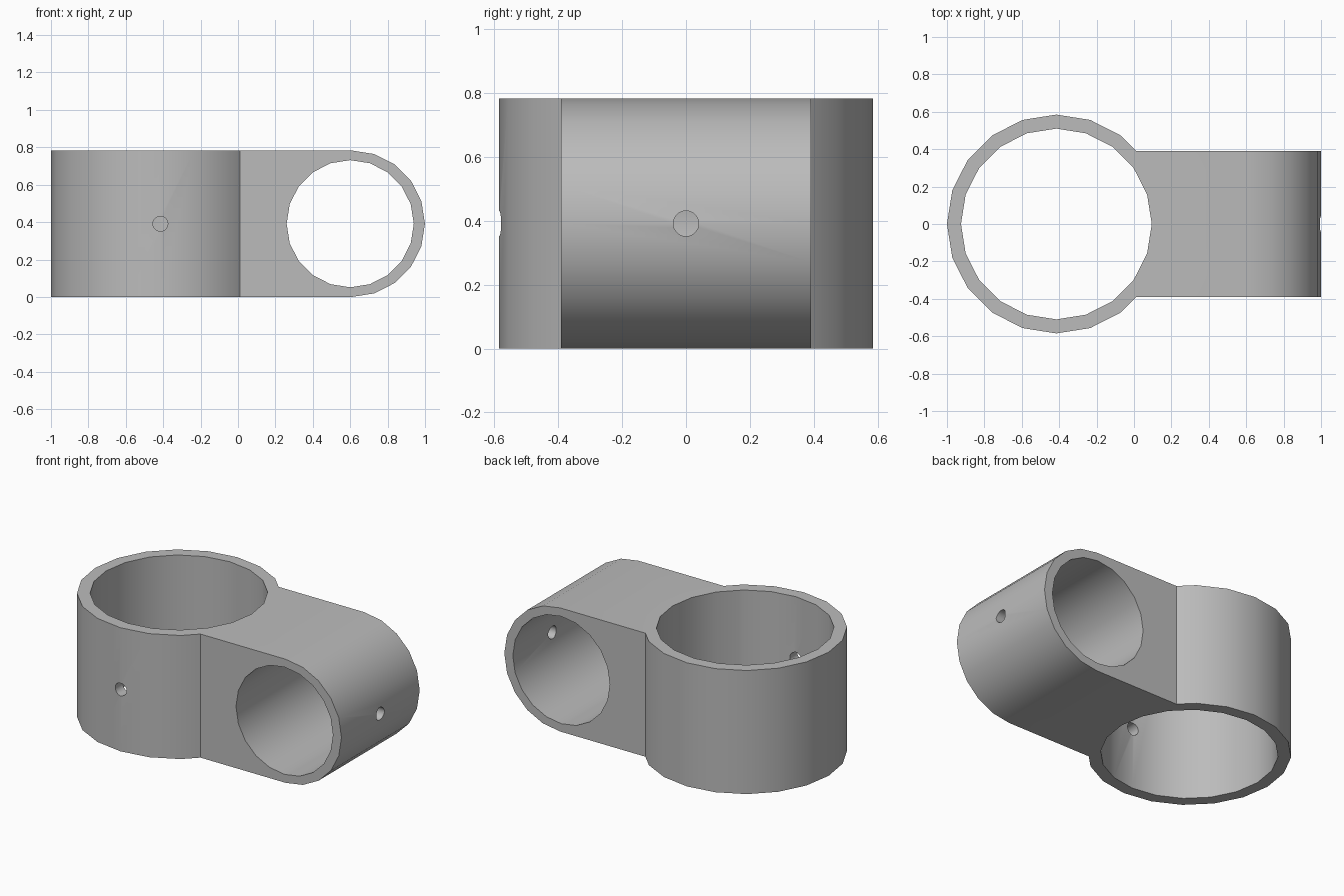
import bpy, bmesh, math
from math import radians
from mathutils import Matrix, Vector

cube = bpy.data.objects.get("Cube")
if cube:
    bpy.data.objects.remove(cube, do_unlink=True)

HEIGHT = 0.783            # height of the bracket, also the arm width
MID = HEIGHT / 2
RING_X, ARM_X = -0.415, 0.608
SIDES = 20

grey = bpy.data.materials.new("plain_grey")
grey.use_nodes = True
grey.diffuse_color = (0.5, 0.5, 0.5, 1)
grey.node_tree.nodes["Principled BSDF"].inputs["Base Color"].default_value = (0.5, 0.5, 0.5, 1)


def prism(name, points, offset):
    """Extrude a closed outline of 3D points along an offset."""
    bm = bmesh.new()
    face = bm.faces.new([bm.verts.new(p) for p in points])
    new = bmesh.ops.extrude_face_region(bm, geom=[face])["geom"]
    bmesh.ops.translate(bm, vec=offset, verts=[v for v in new if isinstance(v, bmesh.types.BMVert)])
    bmesh.ops.recalc_face_normals(bm, faces=bm.faces)
    mesh = bpy.data.meshes.new(name)
    bm.to_mesh(mesh)
    bm.free()
    mesh.materials.append(grey)
    obj = bpy.data.objects.new(name, mesh)
    bpy.context.collection.objects.link(obj)
    return obj


def rod(name, radius, start, offset):
    """Twenty sided cylinder from a start point along an axis offset."""
    start, offset = Vector(start), Vector(offset)
    if offset.z:
        u, v = Vector((1, 0, 0)), Vector((0, 1, 0))
    elif offset.y:
        u, v = Vector((1, 0, 0)), Vector((0, 0, 1))
    else:
        u, v = Vector((0, 1, 0)), Vector((0, 0, 1))
    turns = [2 * math.pi * i / SIDES for i in range(SIDES)]
    return prism(name, [start + radius * (math.cos(a) * u + math.sin(a) * v) for a in turns], offset)


def combine(target, tool, operation):
    mod = target.modifiers.new(operation, "BOOLEAN")
    mod.operation, mod.solver, mod.object = operation, "EXACT", tool
    bpy.context.view_layer.objects.active = target
    bpy.ops.object.modifier_apply(modifier=mod.name)
    bpy.data.objects.remove(tool, do_unlink=True)


# Upright ring body
bracket = rod("clamp_bracket", 0.585, (RING_X, 0, 0), (0, 0, HEIGHT))

# Arm with a rounded end
arc = [radians(-90 + 18 * i) for i in range(11)]
outline = [(ARM_X + MID * math.cos(a), -MID, MID + MID * math.sin(a)) for a in arc]
outline += [(-0.3, -MID, HEIGHT), (-0.3, -MID, 0)]
combine(bracket, prism("arm", outline, (0, HEIGHT, 0)), "UNION")

# Large bores
combine(bracket, rod("ring_bore", 0.51, (RING_X, 0, -0.1), (0, 0, 1)), "DIFFERENCE")
combine(bracket, rod("arm_bore", 0.34, (ARM_X - 0.008, -0.5, MID), (0, 1, 0)), "DIFFERENCE")

# Screw holes through the front of the ring and the end of the arm
combine(bracket, rod("ring_screw_hole", 0.04, (RING_X, -0.7, MID), (0, 0.4, 0)), "DIFFERENCE")
combine(bracket, rod("arm_screw_hole", 0.04, (0.75, 0, MID), (0.4, 0, 0)), "DIFFERENCE")

# Smooth curved walls, crisp rims
bpy.ops.object.select_all(action="DESELECT")
bracket.select_set(True)
bpy.context.view_layer.objects.active = bracket
bpy.ops.object.shade_smooth_by_angle(angle=radians(30))
